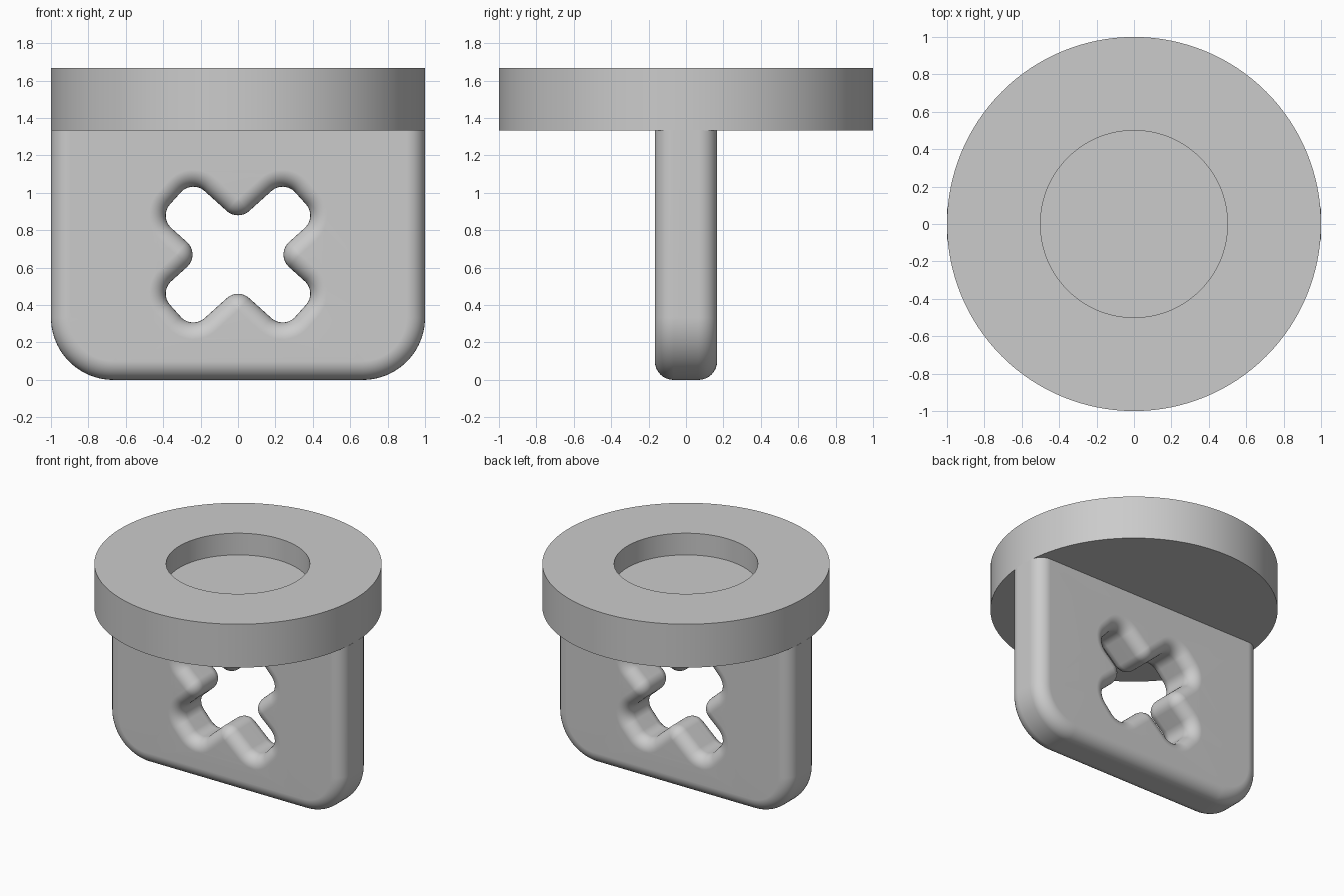
import bpy, bmesh
from math import sin, cos, radians, pi

cube = bpy.data.objects.get("Cube")
if cube:
    bpy.data.objects.remove(cube, do_unlink=True)

GREY = (0.6, 0.6, 0.6, 1.0)
mat = bpy.data.materials.new("plain grey")
mat.use_nodes = True
mat.diffuse_color = GREY
mat.node_tree.nodes["Principled BSDF"].inputs["Base Color"].default_value = GREY

HALF = 1 / 6            # half thickness of the upright plate
DISK_Z = 4 / 3          # underside of the disk
DISK_TOP = 5 / 3


def finish(bm, name):
    bmesh.ops.recalc_face_normals(bm, faces=bm.faces)
    mesh = bpy.data.meshes.new(name)
    bm.to_mesh(mesh)
    bm.free()
    mesh.materials.append(mat)
    obj = bpy.data.objects.new(name, mesh)
    bpy.context.collection.objects.link(obj)
    bpy.ops.object.select_all(action="DESELECT")
    obj.select_set(True)
    bpy.context.view_layer.objects.active = obj
    bpy.ops.object.shade_smooth_by_angle(angle=radians(35))
    weighted = obj.modifiers.new("flat face normals", "WEIGHTED_NORMAL")
    weighted.keep_sharp = True
    return obj


def arc(cx, cz, r, start, end, side, steps=12):
    """Points (x, z, nx, nz) on an arc; side is +1 where solid lies inside it."""
    out = []
    for i in range(steps + 1):
        a = radians(start + (end - start) * i / steps)
        out.append((cx + r * cos(a), cz + r * sin(a), side * cos(a), side * sin(a)))
    return out


def rounded_wall(bm, outline, fillet, steps=8):
    """Sweep an outline through the plate thickness with filleted front and back rims."""
    turns = [pi / 2 * i / steps for i in range(steps, -1, -1)]
    levels = [(-(HALF - fillet) - fillet * sin(t), fillet * (1 - cos(t))) for t in turns]
    levels += [(-y, inset) for y, inset in reversed(levels)]
    rings = [[bm.verts.new((x - inset * nx, y, z - inset * nz)) for x, z, nx, nz in outline]
             for y, inset in levels]
    for a, b in zip(rings, rings[1:]):
        for i in range(len(a)):
            j = (i + 1) % len(a)
            bm.faces.new((a[i], a[j], b[j], b[i]))


def cross_outline(cz, angle, length, width, r):
    """Diagonal cross hole with rounded arm ends and rounded notches."""
    arms = [angle, 180 - angle, 180 + angle, 360 - angle]
    out = []
    for k, phi in enumerate(arms):
        a = radians(phi)
        for s in (-1, 1):
            x = (length - r) * cos(a) - s * (width - r) * sin(a)
            z = (length - r) * sin(a) + s * (width - r) * cos(a)
            first = phi - 90 if s < 0 else phi
            out += arc(x, cz + z, r, first, first + 90, -1)
        nxt = arms[k + 1] if k < 3 else arms[0] + 360
        mid, half = radians((phi + nxt) / 2), radians((nxt - phi) / 2)
        d = (width + r) / sin(half)
        out += arc(d * cos(mid), cz + d * sin(mid), r, phi + 270, nxt + 90, 1)
    return out


# Upright plate: rounded lower corners, filleted rims, cross-shaped opening
bm = bmesh.new()
R = 1 / 3
top = DISK_Z + 0.002
outer = arc(R - 1, R, R, 180, 270, 1, 20) + arc(1 - R, R, R, 270, 360, 1, 20)
outer += [(1, top, 1, 0), (-1, top, -1, 0)]
rounded_wall(bm, outer, 0.1)
rounded_wall(bm, cross_outline(0.67, 42, 0.45, 0.133, 0.09), 0.09)
bmesh.ops.remove_doubles(bm, verts=bm.verts, dist=1e-4)
for side in (-1, 1):
    rim = [e for e in bm.edges if e.is_boundary
           and all(abs(v.co.y - side * HALF) < 1e-5 for v in e.verts)]
    bmesh.ops.triangle_fill(bm, edges=rim, use_beauty=True, normal=(0, side, 0))
finish(bm, "upright_plate")

# Round disk with a shallow circular recess in its top
bm = bmesh.new()
SEGMENTS = 128
profile = [(1, DISK_Z), (1, DISK_TOP), (0.5, DISK_TOP), (0.5, 1.5)]
rings = [[bm.verts.new((r * cos(2 * pi * i / SEGMENTS), r * sin(2 * pi * i / SEGMENTS), z))
          for i in range(SEGMENTS)] for r, z in profile]
for a, b in zip(rings, rings[1:]):
    for i in range(SEGMENTS):
        j = (i + 1) % SEGMENTS
        bm.faces.new((a[i], a[j], b[j], b[i]))
bm.faces.new(rings[0])
bm.faces.new(rings[-1])
finish(bm, "recessed_disk")
